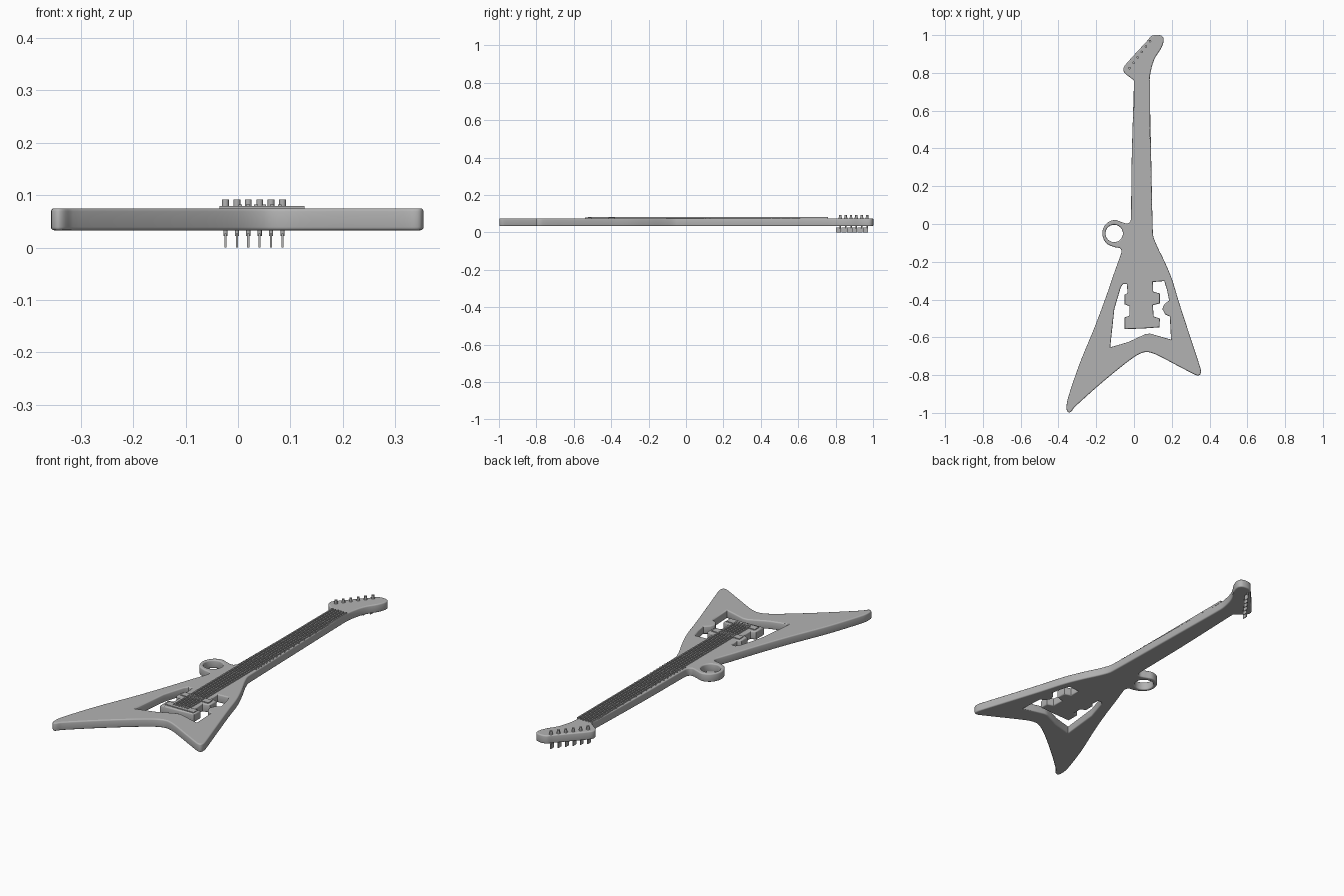
import bpy, bmesh, math
from mathutils import Vector

if "Cube" in bpy.data.objects:
    bpy.data.objects.remove(bpy.data.objects["Cube"])

grey = bpy.data.materials.new("grey plastic")
grey.diffuse_color = (0.45, 0.45, 0.45, 1)
grey.use_nodes = True
grey.node_tree.nodes["Principled BSDF"].inputs["Base Color"].default_value = grey.diffuse_color

Z0, Z1 = 0.033, 0.075      # underside and top of the body slab


def smooth_loop(pts, n=5):
    """Closed Catmull-Rom curve through the points."""
    pts = [Vector(p) for p in pts]
    out = []
    for i in range(len(pts)):
        a, b, c, d = (pts[(i + k) % len(pts)] for k in (-1, 0, 1, 2))
        t = min((c - b).length, (b - a).length * 2)
        u = min((c - b).length, (d - c).length * 2)
        m0 = (c - a).normalized() * t
        m1 = (d - b).normalized() * u
        for k in range(n):
            s = k / n
            out.append((2*s**3 - 3*s*s + 1) * b + (s**3 - 2*s*s + s) * m0
                       + (3*s*s - 2*s**3) * c + (s**3 - s*s) * m1)
    return out


def finish(ob, angle=35):
    ob.data.materials.clear()
    ob.data.materials.append(grey)
    bpy.ops.object.select_all(action='DESELECT')
    ob.select_set(True)
    bpy.context.view_layer.objects.active = ob
    bpy.ops.object.shade_smooth_by_angle(angle=math.radians(angle))


def slab(name, loops, z0, z1, bevel):
    """Flat plate with holes and rounded rims."""
    cu = bpy.data.curves.new(name, 'CURVE')
    cu.dimensions, cu.fill_mode = '2D', 'BOTH'
    cu.extrude = (z1 - z0) / 2 - bevel
    cu.bevel_depth, cu.bevel_resolution, cu.offset = bevel, 2, -bevel
    for loop in loops:
        sp = cu.splines.new('POLY')
        sp.points.add(len(loop) - 1)
        for p, v in zip(sp.points, loop):
            p.co = (v[0], v[1], 0, 1)
        sp.use_cyclic_u = True
    ob = bpy.data.objects.new(name, cu)
    ob.location.z = (z0 + z1) / 2
    bpy.context.collection.objects.link(ob)
    bpy.ops.object.select_all(action='DESELECT')
    ob.select_set(True)
    bpy.context.view_layer.objects.active = ob
    bpy.ops.object.convert(target='MESH')
    finish(bpy.context.object)


def box(name, x, y, z):
    bpy.ops.mesh.primitive_cube_add(
        size=1, location=[sum(r) / 2 for r in (x, y, z)])
    ob = bpy.context.object
    ob.name = name
    ob.scale = [r[1] - r[0] for r in (x, y, z)]
    finish(ob)


def post(name, x, y, r, z0, z1):
    bpy.ops.mesh.primitive_cylinder_add(
        vertices=16, radius=r, depth=z1 - z0, location=(x, y, (z0 + z1) / 2))
    bpy.context.object.name = name
    finish(bpy.context.object)


# Body, neck, headstock and hanging ring as one outline
outline = [
    (0.07, 0.97), (0.095, 0.997), (0.14, 0.999), (0.157, 0.98), (0.146, 0.935),
    (0.112, 0.88), (0.094, 0.83), (0.083, 0.76), (0.09, 0.4), (0.1, -0.05),
    (0.119, -0.11), (0.16, -0.195), (0.2, -0.29), (0.24, -0.42),
    (0.305, -0.62), (0.352, -0.765), (0.35, -0.797), (0.328, -0.8),
    (0.24, -0.755), (0.135, -0.7), (0.085, -0.68), (0.05, -0.68),
    (0.0, -0.705), (-0.1, -0.782), (-0.21, -0.875), (-0.315, -0.97),
    (-0.34, -0.998), (-0.356, -0.985), (-0.352, -0.93), (-0.29, -0.745),
    (-0.21, -0.55), (-0.15, -0.39), (-0.1, -0.245), (-0.068, -0.155),
    (-0.072, -0.13), (-0.105, -0.122), (-0.148, -0.1), (-0.168, -0.05),
    (-0.148, 0.0), (-0.105, 0.021), (-0.065, 0.01), (-0.03, 0.003),
    (-0.016, 0.03), (-0.012, 0.35), (0.0, 0.755), (-0.02, 0.775),
    (-0.05, 0.8), (-0.056, 0.825), (-0.035, 0.855), (0.01, 0.905)]

# U-shaped cut-out around the bridge block
cutout = [
    (-0.126, -0.653), (-0.104, -0.45), (-0.07, -0.335), (-0.058, -0.318),
    (-0.038, -0.318), (-0.034, -0.365), (-0.05, -0.375), (-0.05, -0.425),
    (-0.024, -0.435), (-0.024, -0.485), (-0.05, -0.495), (-0.05, -0.557),
    (0.05, -0.553), (0.135, -0.547), (0.137, -0.5), (0.104, -0.49),
    (0.1, -0.43), (0.137, -0.42), (0.137, -0.368), (0.102, -0.358),
    (0.1, -0.307), (0.16, -0.302), (0.175, -0.35), (0.186, -0.405),
    (0.16, -0.425), (0.15, -0.45), (0.165, -0.478), (0.19, -0.49),
    (0.196, -0.612), (0.085, -0.58), (0.06, -0.583), (-0.03, -0.625)]

ring_hole = [(-0.105 + 0.046 * math.cos(k * math.tau / 40),
              -0.05 + 0.046 * math.sin(k * math.tau / 40)) for k in range(40)]
slab("guitar_body", [smooth_loop(outline), cutout, ring_hole], Z0, Z1, 0.006)

# Pickups and bridge plate
for i, (x0, x1, y0, y1) in enumerate([(-0.035, 0.122, -0.415, -0.38),
                                      (-0.035, 0.127, -0.54, -0.505)]):
    box(f"pickup_{i + 1}", (x0, x1), (y0, y1), (Z1 - 0.005, Z1 + 0.004))

# Frets, closer together toward the body
for k in range(20):
    y = -0.25 + 1.0 * 2 ** (-k / 10)
    half = 0.041 + 0.011 * (0.755 - y) / 0.8
    box(f"fret_{k + 1}", (0.042 - half, 0.042 + half),
        (y - 0.003, y + 0.003), (Z1 - 0.004, Z1 + 0.003))

# Strings, with tuning posts above and flat tuning keys below
for k in range(6):
    x = 0.004 + 0.0152 * k
    box(f"string_{k + 1}", (x - 0.0035, x + 0.0035), (-0.525, 0.76),
        (Z1 - 0.004, Z1 + 0.007))
    px, py = -0.024 + 0.0218 * k, 0.825 + 0.0286 * k
    post(f"tuning_post_{k + 1}", px, py, 0.0065, Z1 - 0.005, 0.092)
    post(f"post_collar_{k + 1}", px, py, 0.009, Z1 - 0.005, 0.079)
    post(f"key_shaft_{k + 1}", px, py, 0.004, 0.022, Z0 + 0.005)
    box(f"tuning_key_{k + 1}", (px - 0.002, px + 0.002),
        (py - 0.022, py + 0.004), (0.0, 0.027))
